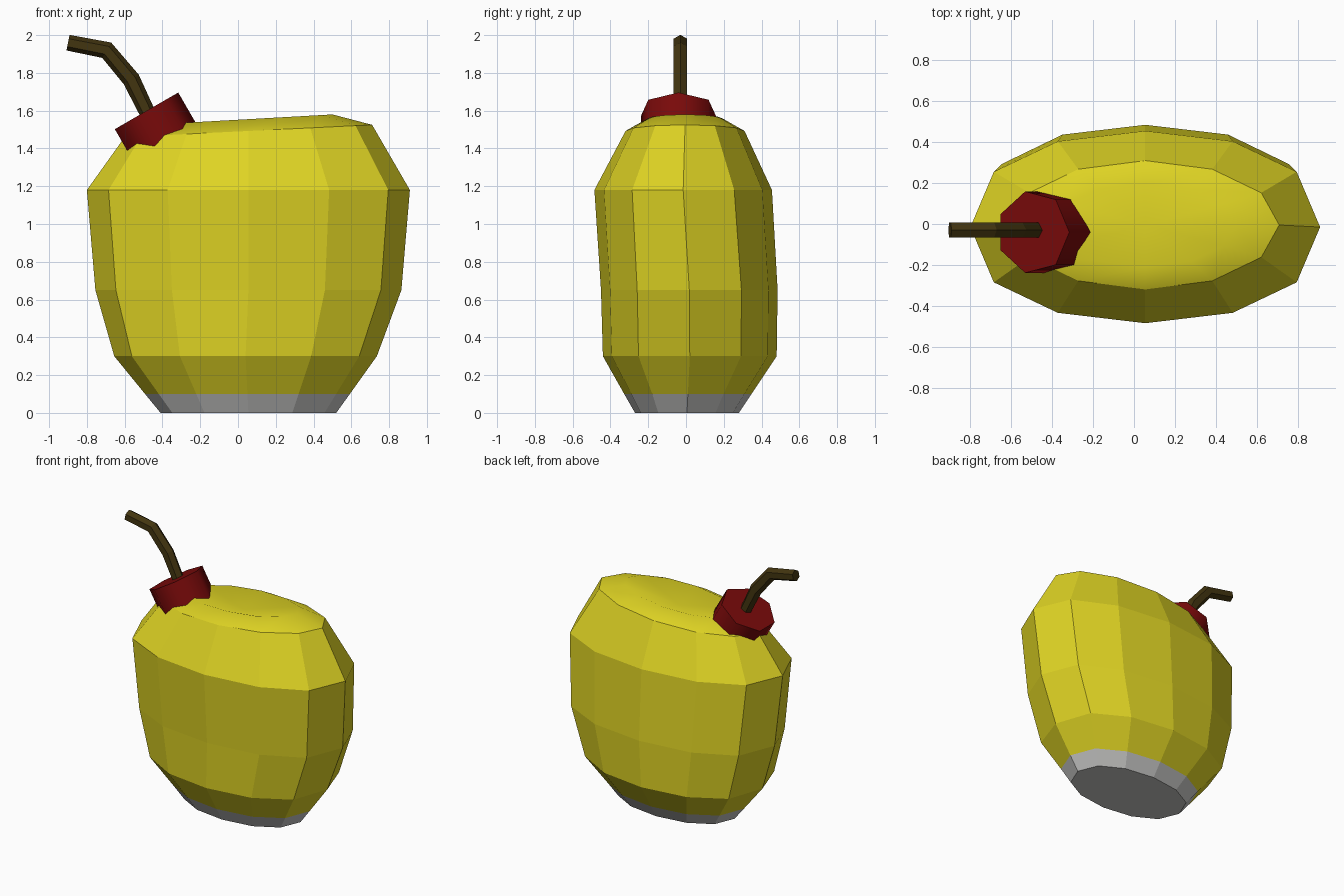
import bpy, bmesh, math
from mathutils import Vector, Matrix

if "Cube" in bpy.data.objects:
    bpy.data.objects.remove(bpy.data.objects["Cube"])


def material(name, rgb):
    m = bpy.data.materials.new(name)
    m.diffuse_color = (*rgb, 1)
    m.use_nodes = True
    m.node_tree.nodes["Principled BSDF"].inputs["Base Color"].default_value = m.diffuse_color
    return m


YELLOW = material("yellow", (0.73, 0.65, 0.017))
GREY = material("light grey", (0.56, 0.56, 0.55))
RED = material("dark red", (0.19, 0.003, 0.003))
BROWN = material("dark brown", (0.055, 0.035, 0.005))


def finish(name, bm, mats):
    bmesh.ops.recalc_face_normals(bm, faces=bm.faces)
    me = bpy.data.meshes.new(name)
    bm.to_mesh(me)
    bm.free()
    ob = bpy.data.objects.new(name, me)
    bpy.context.collection.objects.link(ob)
    for m in mats:
        me.materials.append(m)
    return ob


def loft(bm, rings):
    """Join successive closed rings of points; returns the vertex rings."""
    vr = [[bm.verts.new(p) for p in r] for r in rings]
    for a, b in zip(vr, vr[1:]):
        n = len(a)
        for i in range(n):
            j = (i + 1) % n
            bm.faces.new((a[i], a[j], b[j], b[i]))
    return vr


# Body: 12-sided ovals (left x, right x, front y, back y, left z, right z, squareness)
SECTIONS = [
    (-0.41, 0.52, -0.27, 0.28, 0.0, 0.0, 1.1),
    (-0.492, 0.592, -0.327, 0.347, 0.10, 0.10, 1.12),
    (-0.655, 0.735, -0.44, 0.48, 0.30, 0.30, 1.18),
    (-0.755, 0.865, -0.45, 0.485, 0.65, 0.65, 1.18),
    (-0.80, 0.91, -0.485, 0.455, 1.18, 1.18, 1.15),
    (-0.60, 0.71, -0.32, 0.31, 1.46, 1.525, 1.0),
    (-0.39, 0.50, -0.21, 0.20, 1.53, 1.58, 1.0),
]


def oval(x0, x1, y0, y1, z0, z1, sq):
    pts = []
    for i in range(12):
        a = math.tau * i / 12
        c, s = math.cos(a), math.sin(a)
        k = sq if abs(abs(s) - 0.5) < 0.01 else 1.0
        if abs(abs(c) - 0.5) < 0.01:
            k = 1 + (sq - 1) * 0.2
        pts.append(((x0 + x1) / 2 + c * (x1 - x0) / 2,
                    (y0 + y1) / 2 + s * k * (y1 - y0) / 2,
                    z0 + (z1 - z0) * (c + 1) / 2))
    return pts


bm = bmesh.new()
rings = loft(bm, [oval(*s) for s in SECTIONS])
bm.faces.new(rings[0])
# dished top
centre = bm.verts.new((0.055, -0.005, 1.49))
for i in range(12):
    bm.faces.new((rings[-1][i], rings[-1][(i + 1) % 12], centre))
for f in bm.faces:
    f.material_index = 1 if f.calc_center_median().z < 0.09 else 0
    f.smooth = all(v.co.z > 1.4 for v in f.verts)
finish("body", bm, [YELLOW, GREY])

# Cap: seven-sided drum leaning 30 degrees to the left
bm = bmesh.new()
lean = Matrix.Translation((-0.493, -0.04, 1.594)) @ Matrix.Rotation(math.radians(-30), 4, 'Y')
cap = [[lean @ Vector((0.204 * math.cos(math.tau * i / 7), 0.204 * math.sin(math.tau * i / 7), z))
        for i in range(7)] for z in (-0.22, 0.0)]
rings = loft(bm, cap)
for f in bm.faces:
    f.smooth = True
for r in rings:
    bm.faces.new(r)
for e in bm.edges:
    if any(len(f.verts) == 7 for f in e.link_faces):
        e.smooth = False
finish("cap", bm, [RED])

# Stem: hexagonal bent tube swept along a path in the xz plane
path = [Vector((x, -0.03, z)) for x, z in
        ((-0.48, 1.59), (-0.565, 1.765), (-0.695, 1.92), (-0.9, 1.96))]
bm = bmesh.new()
tube = []
for i, p in enumerate(path):
    t = ((path[min(i + 1, 3)] - p).normalized() + (p - path[max(i - 1, 0)]).normalized()).normalized()
    n = Vector((0, 1, 0)).cross(t)
    r = 0.047 if 0 < i < 3 else 0.042
    tube.append([p + r * math.cos(math.tau * k / 6) * n
                 + 0.042 * math.sin(math.tau * k / 6) * Vector((0, 1, 0))
                 for k in range(6)])
rings = loft(bm, tube)
bm.faces.new(rings[0])
bm.faces.new(rings[-1])
finish("bent_stem", bm, [BROWN])
